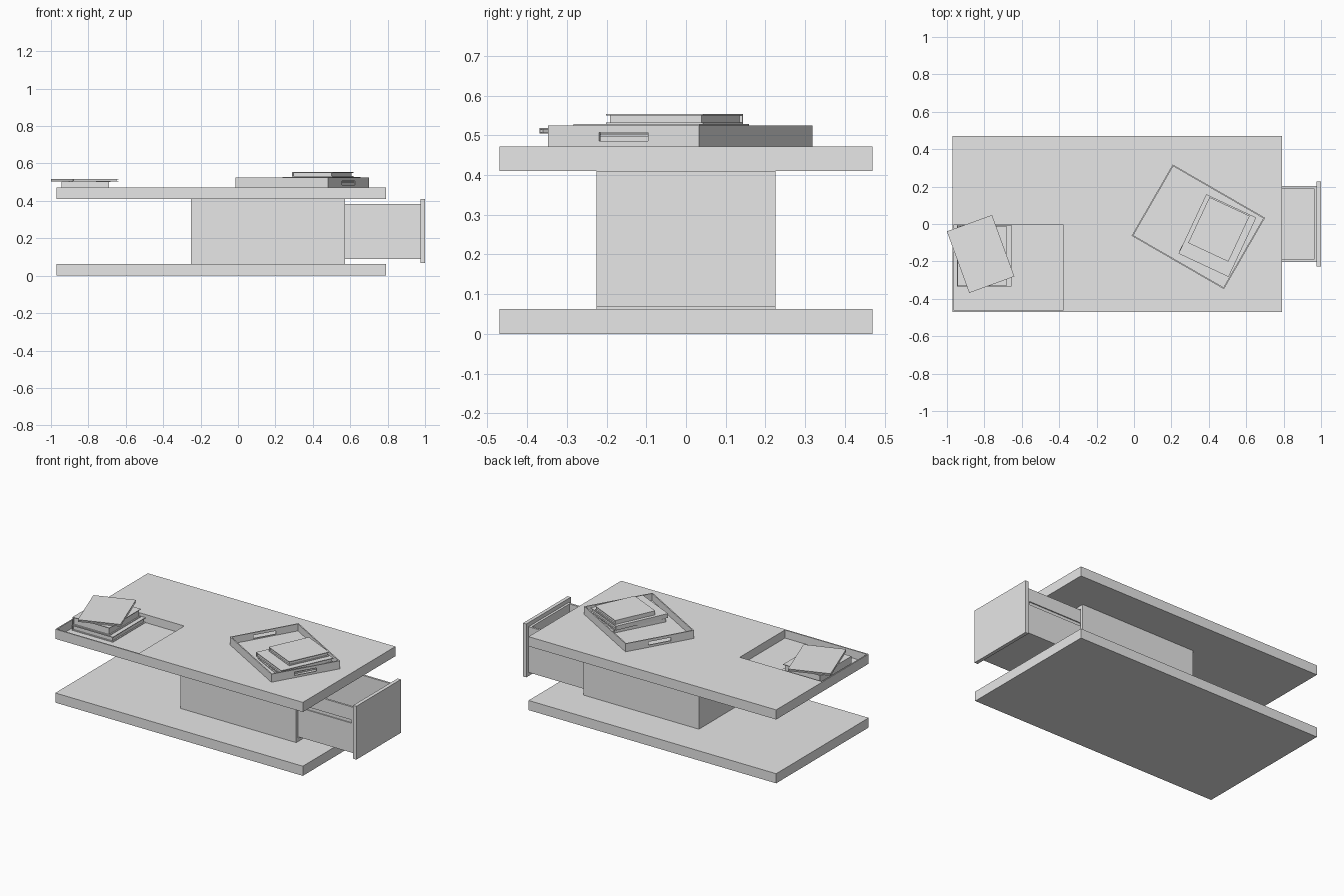
import bpy
from math import radians
from mathutils import Matrix, Vector

if "Cube" in bpy.data.objects:
    bpy.data.objects.remove(bpy.data.objects["Cube"], do_unlink=True)

grey = bpy.data.materials.new("plain grey")
grey.use_nodes = True
grey.diffuse_color = (0.8, 0.8, 0.8, 1)
grey.node_tree.nodes["Principled BSDF"].inputs["Base Color"].default_value = (0.8, 0.8, 0.8, 1)


def box(name, x, y, z):
    """Box from three (low, high) ranges."""
    bpy.ops.mesh.primitive_cube_add(size=1)
    ob = bpy.context.object
    ob.name = ob.data.name = name
    size = Vector((x[1] - x[0], y[1] - y[0], z[1] - z[0]))
    mid = Vector((sum(x) / 2, sum(y) / 2, sum(z) / 2))
    ob.data.transform(Matrix.Translation(mid) @ Matrix.Diagonal(size).to_4x4())
    ob.data.materials.append(grey)
    return ob


def cut(ob, x, y, z):
    """Subtract a box from a part."""
    cutter = box("cutter", x, y, z)
    cutter.hide_render = True
    mod = ob.modifiers.new("cut", "BOOLEAN")
    mod.operation, mod.solver, mod.object = "DIFFERENCE", "EXACT", cutter
    bpy.context.view_layer.objects.active = ob
    bpy.ops.object.modifier_apply(modifier=mod.name)
    bpy.data.objects.remove(cutter, do_unlink=True)


def place(ob, centre, angle):
    ob.location = (centre[0], centre[1], 0)
    ob.rotation_euler.z = radians(angle)


def book(name, centre, size, z, angle=0, cover=0.004):
    """Two covers and a spine around slightly inset pages."""
    w, d = size[0] / 2, size[1] / 2
    inset = 0.008
    parts = [
        box(name + "_back_cover", (-w, w), (-d, d), (z[0], z[0] + cover)),
        box(name + "_front_cover", (-w, w), (-d, d), (z[1] - cover, z[1])),
        box(name + "_spine", (-w, -w + cover), (-d, d), (z[0] + cover, z[1] - cover)),
        box(name + "_pages", (-w + cover, w - inset), (-d + inset, d - inset),
            (z[0] + cover, z[1] - cover)),
    ]
    for p in parts:
        place(p, centre, angle)


# Table slabs, with a recess in one corner of the top
SLAB_X, SLAB_Y = (-0.97, 0.79), (-0.47, 0.47)
box("bottom_slab", SLAB_X, SLAB_Y, (0, 0.062))
top = box("table_top", SLAB_X, SLAB_Y, (0.41, 0.472))
cut(top, (-0.962, -0.38), (-0.462, -0.003), (0.42, 0.5))

# Hollow cabinet between the slabs, open at the drawer end
cabinet = box("cabinet", (-0.25, 0.572), (-0.226, 0.226), (0.062, 0.41))
cut(cabinet, (-0.235, 0.6), (-0.208, 0.208), (0.085, 0.39))

# Open drawer with a runner groove along each side
drawer = box("drawer_body", (0.1, 0.977), (-0.203, 0.203), (0.09, 0.384))
cut(drawer, (0.115, 0.962), (-0.19, 0.19), (0.105, 0.5))
for s in (-1, 1):
    cut(drawer, (0.05, 0.95), sorted((s * 0.196, s * 0.22)), (0.279, 0.3))
box("drawer_front", (0.977, 1.0), (-0.226, 0.226), (0.067, 0.41))

# Serving tray with a hand slot in both short ends
tray = box("tray", (-0.285, 0.285), (-0.22, 0.22), (0.472, 0.524))
cut(tray, (-0.278, 0.278), (-0.213, 0.213), (0.479, 0.6))
cut(tray, (-0.4, 0.4), (-0.071, 0.071), (0.486, 0.507))
place(tray, (0.344, -0.015), -30)

# Books on the tray
book("tray_lower_book", (0.445, -0.06), (0.28, 0.335), (0.479, 0.501), -28)
book("tray_middle_book", (0.446, -0.062), (0.295, 0.35), (0.501, 0.528), -25)
book("tray_upper_book", (0.454, -0.029), (0.237, 0.27), (0.528, 0.554), -25)

# Books in the recess
book("recess_lower_book", (-0.8, -0.17), (0.29, 0.33), (0.42, 0.453))
book("recess_middle_book", (-0.813, -0.172), (0.262, 0.32), (0.453, 0.504))
book("recess_upper_book", (-0.82, -0.16), (0.257, 0.35), (0.504, 0.518), 20, 0.003)
